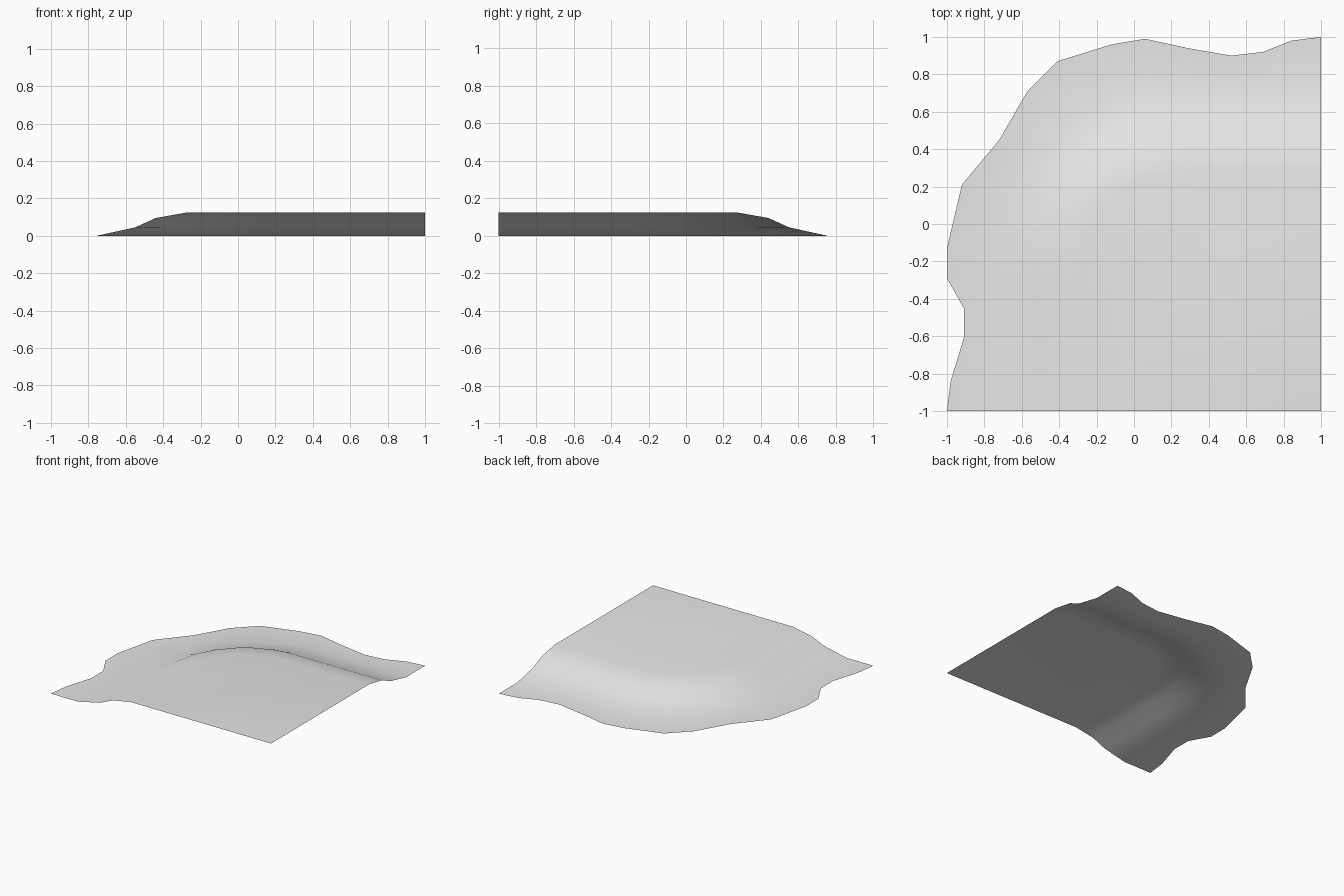
import bpy
import bmesh
from mathutils import Vector

cube = bpy.data.objects.get("Cube")
if cube:
    bpy.data.objects.remove(cube, do_unlink=True)

# Plain grey ground material
GREY = (0.8, 0.8, 0.8, 1.0)
mat = bpy.data.materials.new("ground_grey")
mat.use_nodes = True
mat.diffuse_color = GREY
bsdf = next(n for n in mat.node_tree.nodes if n.type == "BSDF_PRINCIPLED")
bsdf.inputs["Base Color"].default_value = GREY

# Wavy outer rim, from the front edge round the corner to the side edge
RIM = [(-1, -1), (-.98, -.84), (-.91, -.61), (-.91, -.45), (-1, -.29),
       (-1, -.13), (-.92, .21), (-.72, .45), (-.57, .71), (-.41, .87),
       (-.12, .96), (.06, .99), (.29, .94), (.52, .9), (.69, .92),
       (.84, .98), (1, 1)]

# Slope cross-section: distance from the bend centre, height
SLOPE = [(.47, .125), (.64, .095), (.75, .045), (.955, 0)]
BEND = .2


def column(bm, x, y):
    """Verts down the slope, from plateau edge to rim."""
    rim = Vector((x, y, 0))
    base = Vector((max(x, BEND), min(y, -BEND), 0))
    out = (rim - base).normalized()
    points = [base + out * r + Vector((0, 0, z)) for r, z in SLOPE] + [rim]
    return [bm.verts.new(p) for p in points]


bm = bmesh.new()
columns = [column(bm, x, y) for x, y in RIM]

# Slope and flat skirt
for a, b in zip(columns, columns[1:]):
    for k in range(len(SLOPE)):
        bm.faces.new((a[k], b[k], b[k + 1], a[k + 1]))

# Flat plateau
corner = bm.verts.new((1, -1, SLOPE[0][1]))
bm.faces.new([corner] + [c[0] for c in reversed(columns)])

for face in bm.faces:
    face.smooth = True
mesh = bpy.data.meshes.new("terrain_corner")
bm.to_mesh(mesh)
bm.free()
mesh.materials.append(mat)
terrain = bpy.data.objects.new("terrain_corner", mesh)
bpy.context.collection.objects.link(terrain)
